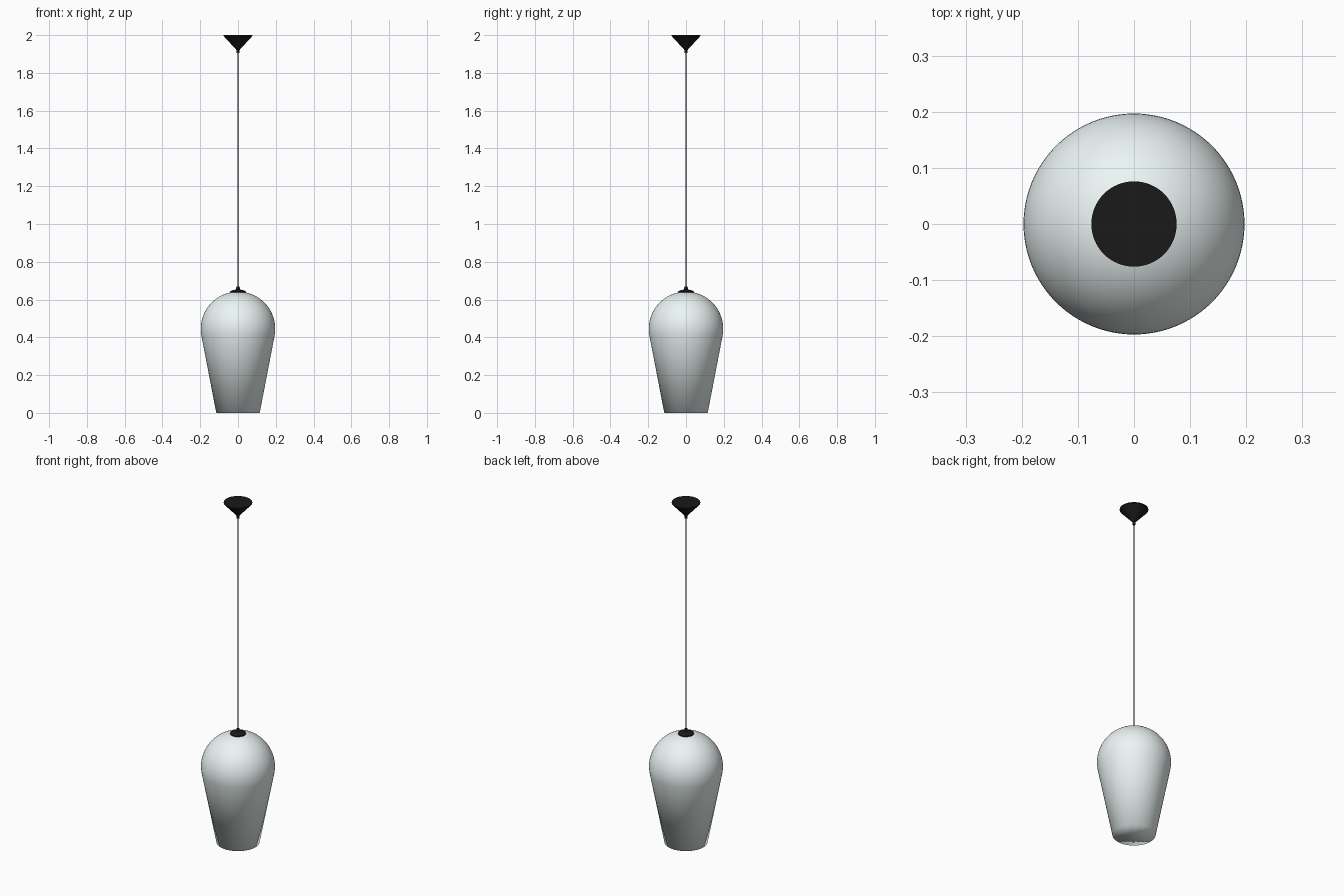
import bpy, bmesh, math

if "Cube" in bpy.data.objects:
    bpy.data.objects.remove(bpy.data.objects["Cube"])


def material(name, rgb):
    m = bpy.data.materials.new(name)
    m.diffuse_color = (*rgb, 1)
    m.use_nodes = True
    m.node_tree.nodes["Principled BSDF"].inputs["Base Color"].default_value = m.diffuse_color
    return m


def lathe(name, profile, mat, steps=64, closed=False):
    """Spin an (r, z) profile around the z axis."""
    bm = bmesh.new()
    verts = [bm.verts.new((r, 0, z)) for r, z in profile]
    edges = [bm.edges.new(p) for p in zip(verts, verts[1:])]
    if closed:
        edges.append(bm.edges.new((verts[-1], verts[0])))
    bmesh.ops.spin(bm, geom=verts + edges, cent=(0, 0, 0), axis=(0, 0, 1),
                   angle=2 * math.pi, steps=steps, use_duplicate=False)
    bmesh.ops.remove_doubles(bm, verts=bm.verts, dist=1e-5)
    bmesh.ops.recalc_face_normals(bm, faces=bm.faces)
    me = bpy.data.meshes.new(name)
    bm.to_mesh(me)
    bm.free()
    ob = bpy.data.objects.new(name, me)
    bpy.context.collection.objects.link(ob)
    me.materials.append(mat)
    bpy.ops.object.select_all(action='DESELECT')
    bpy.context.view_layer.objects.active = ob
    ob.select_set(True)
    bpy.ops.object.shade_smooth_by_angle(angle=math.radians(35))
    return ob


def shade_profile(radius, foot, centre=0.445, n=24):
    """Straight taper running tangentially into a round dome."""
    pts = [(foot, 0)]
    start = math.radians(-10.8)
    for i in range(n + 1):
        a = start + (math.pi / 2 - start) * i / n
        pts.append((max(0, radius * math.cos(a)), centre + radius * math.sin(a)))
    return pts


glass = material("pale_glass", (0.84, 0.92, 0.91))
black = material("black", (0.01, 0.01, 0.01))

# Hollow lamp shade, open at the bottom
lathe("shade", shade_profile(0.197, 0.115) + shade_profile(0.189, 0.107)[::-1],
      glass, steps=96, closed=False)
bm = bmesh.new()
shade = bpy.data.objects["shade"].data
bm.from_mesh(shade)
# Bottom rim joining outer and inner walls
rim = [e for e in bm.edges if e.is_boundary and all(v.co.z < 0.001 for v in e.verts)]
bmesh.ops.bridge_loops(bm, edges=rim)
bmesh.ops.recalc_face_normals(bm, faces=bm.faces)
bm.to_mesh(shade)
bm.free()

# Cap on top of the shade with a small cord grip
lathe("shade_cap", [(0, 0.636), (0.042, 0.636), (0.042, 0.642), (0.030, 0.649),
                    (0.010, 0.653), (0.009, 0.668), (0, 0.668)], black, steps=48)

# Cord
lathe("cord", [(0, 0.66), (0.003, 0.66), (0.003, 1.93), (0, 1.93)], black, steps=16)

# Conical ceiling canopy
lathe("ceiling_canopy", [(0, 1.905), (0.008, 1.905), (0.008, 1.921),
                         (0.076, 1.995), (0.076, 2.0), (0, 2.0)], black)
